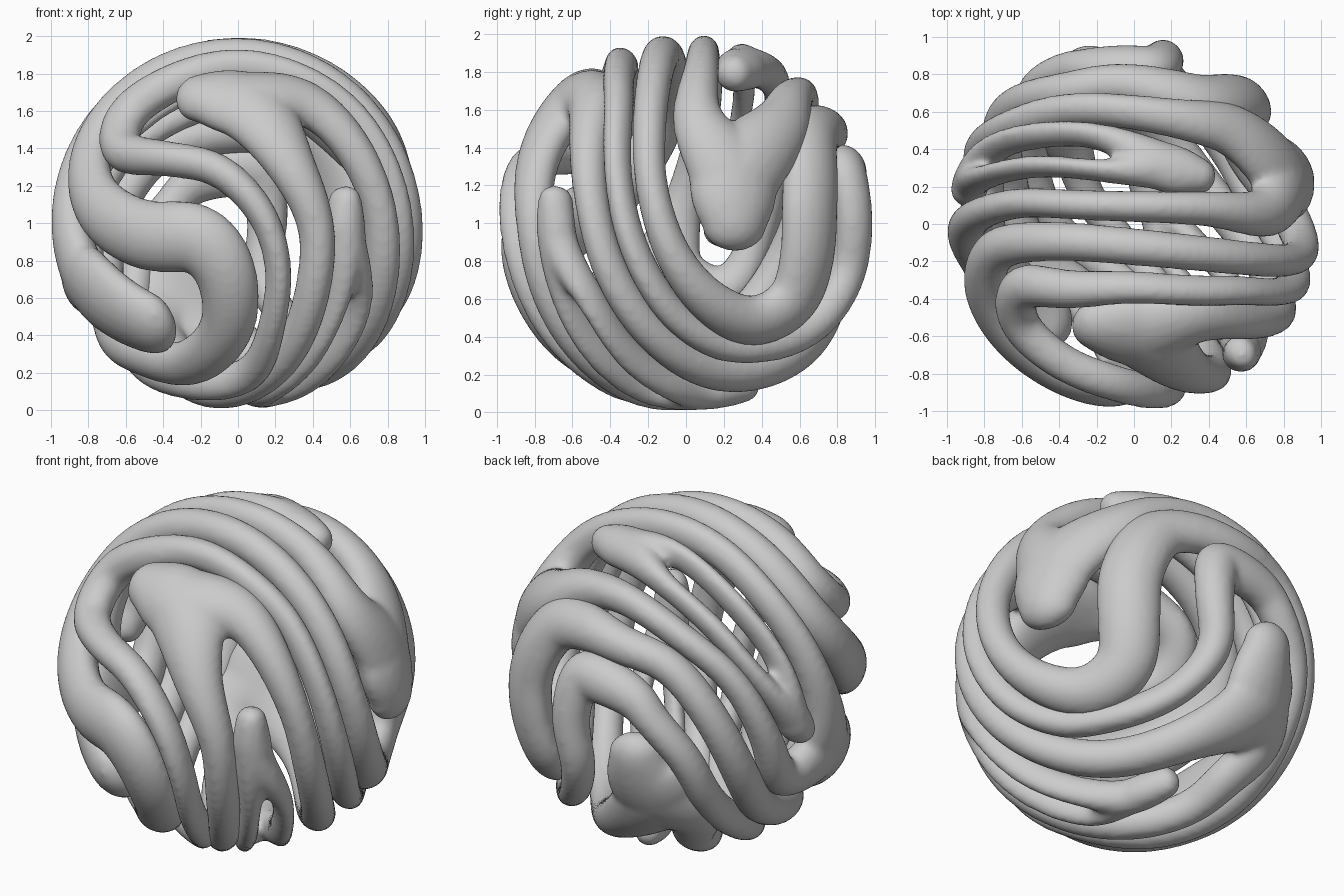
import bpy, bmesh, math
from mathutils import Vector

if "Cube" in bpy.data.objects:
    bpy.data.objects.remove(bpy.data.objects["Cube"])

RC = 0.885                      # radius of the shell's middle surface
CENTRE = Vector((0, 0, 1))
a, e = math.radians(35), math.radians(25)
ca, sa, ce, se = math.cos(a), math.sin(a), math.cos(e), math.sin(e)


def on_shell(right, up, toward, u, v, w):
    """Place a point seen at (u, v) from one side onto the shell; w is half width."""
    d = math.sqrt(max(0.0, RC * RC - u * u - v * v))
    p = Vector(right) * u + Vector(up) * v + Vector(toward) * d
    return (*p.normalized(), w)


def F(x, z, w): return on_shell((1, 0, 0), (0, 0, 1), (0, -1, 0), x, z - 1, w)
def R(y, z, w): return on_shell((0, 1, 0), (0, 0, 1), (1, 0, 0), y, z - 1, w)
def T(x, y, w): return on_shell((1, 0, 0), (0, 1, 0), (0, 0, 1), x, y, w)
def L(u, v, w): return on_shell((-ca, -sa, 0), (sa * se, -ca * se, ce), (-sa * ce, ca * ce, se), u, v, w)
def B(u, v, w): return on_shell((-ca, sa, 0), (sa * se, ca * se, ce), (sa * ce, ca * ce, -se), u, v, w)
def P(x, y, z, w): return (*Vector((x, y, z)).normalized(), w)


def spline(pts, closed, n=8):
    """Smooth curve on the sphere through the points, as (direction, half width)."""
    q = [Vector(p) for p in pts]
    m = len(q)
    out = []
    for i in range(m if closed else m - 1):
        if closed:
            p0, p1, p2, p3 = (q[(i + k) % m] for k in (-1, 0, 1, 2))
        else:
            p0, p1, p2, p3 = q[max(i - 1, 0)], q[i], q[i + 1], q[min(i + 2, m - 1)]
        for k in range(n):
            t = k / n
            out.append(0.5 * (2 * p1 + (p2 - p0) * t + (2 * p0 - 5 * p1 + 4 * p2 - p3) * t * t
                              + (3 * p1 - p0 - 3 * p2 + p3) * t ** 3))
    if not closed:
        out.append(q[-1])
    for _ in range(6):          # relax small kinks
        out = [v if not closed and i in (0, len(out) - 1) else
               (out[i - 1] + 2 * v + out[(i + 1) % len(out)]) / 4 for i, v in enumerate(out)]
    return [(v.to_3d().normalized(), v[3]) for v in out]


def add_band(bm, pts, closed, sides=20):
    """Sweep an oval section along the curve, with round ends when open."""
    s = [(d, w, 1.0) for d, w in spline(pts, closed)]
    if not closed:
        def cap(end, before):
            d, w, _ = end
            t = (d - before[0]).normalized()
            return [((d + t * w * math.sin(g)).normalized(), w, math.cos(g))
                    for g in (0.3, 0.6, 0.9, 1.2, 1.4, 1.52)]
        s = cap(s[0], s[1])[::-1] + s + cap(s[-1], s[-2])
    rings, n = [], len(s)
    for i, (d, w, k) in enumerate(s):
        nxt = s[(i + 1) % n] if closed else s[min(i + 1, n - 1)]
        prv = s[i - 1] if closed else s[max(i - 1, 0)]
        side = d.cross(nxt[0] - prv[0]).normalized()
        h = 0.08 + 0.2 * w
        ring = []
        for j in range(sides):
            g = 2 * math.pi * j / sides
            x = w * k * math.cos(g)
            # wide bands bend with the sphere
            v = d * (1 - h + h * k * math.sin(g) - 0.5 * x * x) + side * x
            ring.append(bm.verts.new(CENTRE + v))
        rings.append(ring)
    for i in range(n if closed else n - 1):
        r0, r1 = rings[i], rings[(i + 1) % n]
        for j in range(sides):
            bm.faces.new((r0[j], r0[(j + 1) % sides], r1[(j + 1) % sides], r1[j]))
    if not closed:
        bm.faces.new(rings[0])
        bm.faces.new(rings[-1])


def build(name, paths, closed=False):
    bm = bmesh.new()
    for p in paths:
        add_band(bm, p, closed)
    bmesh.ops.recalc_face_normals(bm, faces=bm.faces[:])
    me = bpy.data.meshes.new(name)
    bm.to_mesh(me)
    bm.free()
    ob = bpy.data.objects.new(name, me)
    bpy.context.collection.objects.link(ob)
    # fuse forks and overlaps into one soft body
    rm = ob.modifiers.new("fuse", 'REMESH')
    rm.mode, rm.voxel_size, rm.use_smooth_shade = 'VOXEL', 0.02, True
    sm = ob.modifiers.new("soften", 'SMOOTH')
    sm.factor, sm.iterations = 0.5, 8
    me.polygons.foreach_set("use_smooth", [True] * len(me.polygons))


# Closed band: S on the front, over the top, U on the right, over the back
build("s_curve_band", [[
    T(0, -.12, .1), T(.4, -.16, .095), R(-.19, 1.5, .09), R(-.18, 1.2, .085), R(-.08, .86, .095),
    R(.1, .61, .115), R(.34, .48, .145), R(.57, .59, .165), R(.65, .85, .175), R(.66, 1.12, .18),
    R(.66, 1.42, .17), P(.2, .71, .5, .14), T(-.1, .745, .11), T(-.4, .69, .1), L(.18, -.32, .1),
    L(.37, -.7, .105), P(-.63, .05, -.63, .11), P(-.52, -.2, -.7, .125), F(-.27, .25, .14),
    F(-.06, .43, .145), F(-.06, .72, .165), F(-.22, .92, .19), F(-.5, .93, .19), F(-.74, 1.08, .17),
    F(-.79, 1.3, .135), T(-.7, -.12, .115), T(-.4, -.09, .105)]], True)

# Closed band: hook on the front, over the top, under the right, hook on the back
build("hook_band", [[
    T(0, -.33, .085), T(.4, -.35, .08), R(-.35, 1.55, .075), R(-.35, 1.25, .07), R(-.28, .9, .075),
    R(-.1, .57, .08), R(.1, .41, .085), B(-.29, -.35, .085), B(.12, -.21, .085), B(.37, .06, .095),
    B(.37, .35, .11), B(.39, .55, .13), P(-.0, .84, .28, .14), P(-.22, .82, .22, .12), L(-.19, -.26, .1),
    L(.0, -.48, .095), L(.13, -.71, .095), P(-.5, .15, -.71, .095), P(-.3, -.14, -.82, .09), F(.05, .2, .085),
    F(.18, .48, .07), F(.21, .78, .07), F(.12, 1.06, .08), F(-.1, 1.28, .09), F(-.38, 1.34, .095),
    F(-.61, 1.38, .115), F(-.59, 1.57, .12), F(-.34, 1.74, .105)]], True)

# Forked band from front blob to back blob, two arms
front_blob = [F(-.2, 1.67, .15), F(.05, 1.65, .23)]
back_blob = [B(.67, -.2, .25), B(.68, -.02, .22), B(.69, .12, .16)]
build("front_to_back_fork", [
    front_blob + [F(.37, 1.64, .14), R(-.5, 1.2, .09), R(-.4, .77, .09), P(.64, -.16, -.59, .095),
                  B(-.2, -.55, .11), B(.3, -.4, .135)] + back_blob,
    front_blob + [F(.27, 1.33, .14), F(.41, 1.0, .1), F(.4, .68, .095), F(.25, .3, .09),
                  P(-.02, -.15, -.87, .09), P(-.25, .16, -.83, .09), P(-.33, .4, -.72, .12),
                  B(.68, -.4, .16)] + back_blob])

# Forked band from right blob over the top to left blob, two arms
right_blob = [R(.26, 1.01, .18), R(.26, 1.25, .245)]
left_blob = [P(-.82, -.15, -.31, .22), F(-.67, .55, .23), F(-.49, .46, .2)]
build("right_to_left_fork", [
    right_blob + [R(.06, 1.53, .14), T(.4, .08, .095), T(.05, .09, .085), T(-.3, .1, .08),
                  T(-.6, .11, .08), T(-.83, .04, .09), P(-.88, -.04, .02, .12)] + left_blob,
    right_blob + [R(.5, 1.5, .17), T(.3, .545, .12), T(0, .585, .09), T(-.4, .59, .08),
                  T(-.66, .5, .08), L(.43, -.35, .09), L(.52, -.58, .12)] + left_blob])

# Split spindle under the front right
tip_up, tip_down = [F(.56, 1.12, .085), F(.57, .9, .11)], [P(.12, .08, -.87, .1), P(.03, .3, -.83, .085)]
build("lower_spindle", [
    tip_up + [F(.63, .62, .06), P(.48, -.28, -.69, .06), P(.29, -.06, -.83, .065)] + tip_down,
    tip_up + [F(.5, .58, .06), P(.34, -.4, -.7, .06), P(.15, -.16, -.86, .06)] + tip_down])

# Split spindle over the top left
tip_r, tip_l = [T(.34, .25, .1), T(.14, .31, .14)], [P(-.84, .22, .05, .1), P(-.86, .17, -.04, .09)]
build("upper_spindle", [
    tip_r + [T(-.15, .45, .065), T(-.5, .46, .06), P(-.75, .38, .28, .06)] + tip_l,
    tip_r + [T(-.1, .27, .06), T(-.5, .3, .055), P(-.78, .24, .34, .055)] + tip_l])
